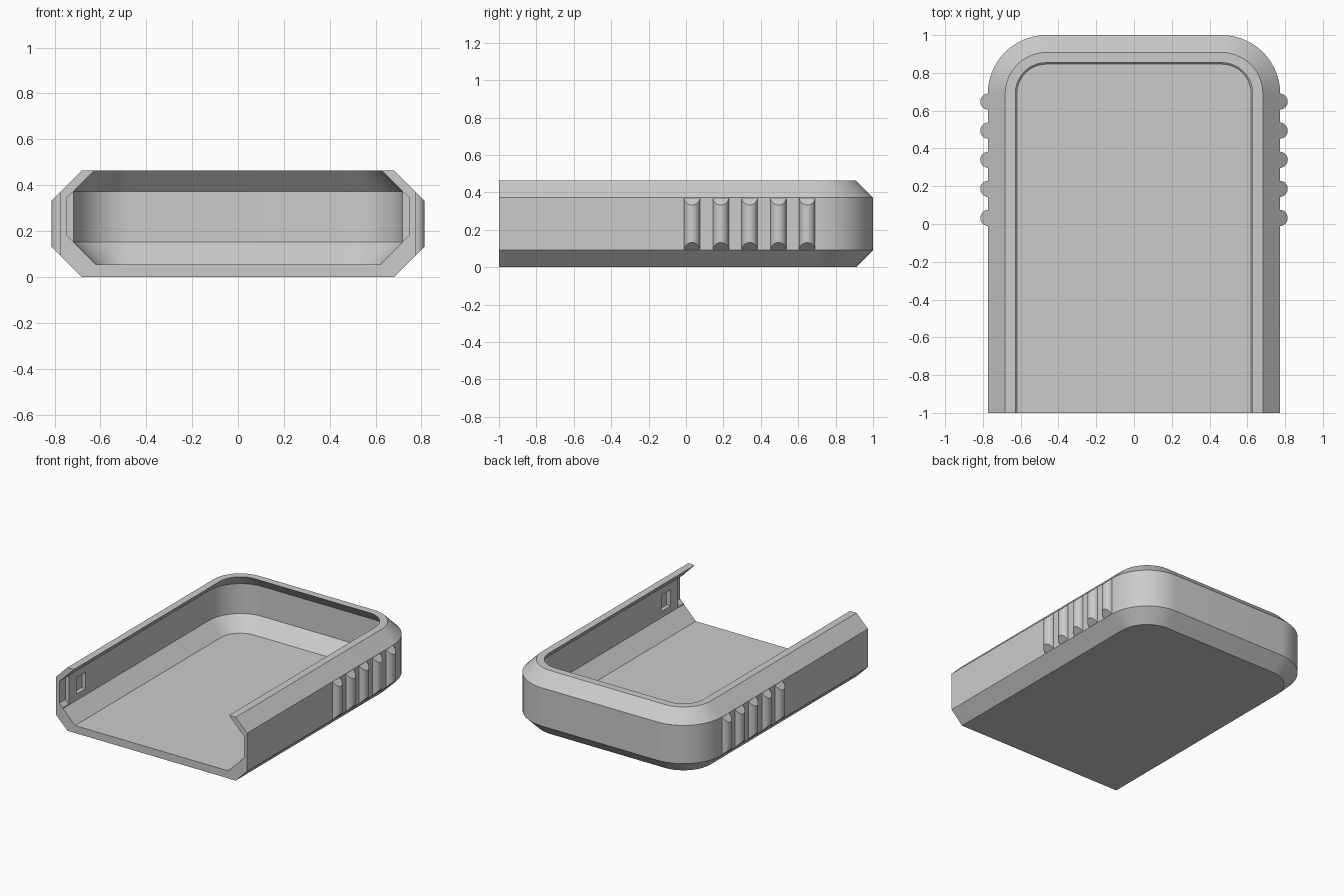
import bpy
import bmesh
from math import sin, cos, pi, radians

old = bpy.data.objects.get("Cube")
if old:
    bpy.data.objects.remove(old, do_unlink=True)

grey = bpy.data.materials.new("grey plastic")
grey.use_nodes = True
grey.diffuse_color = (0.6, 0.6, 0.6, 1)
grey.node_tree.nodes["Principled BSDF"].inputs["Base Color"].default_value = (0.6, 0.6, 0.6, 1)

WIDE, TALL, CHAMFER = 0.774, 0.464, 0.092   # half width, height, bevel
CORNER_X, CORNER_Y = 0.464, 0.69            # centre of the rounded back corners
STEPS = 14


def finish(name, bm):
    bmesh.ops.recalc_face_normals(bm, faces=bm.faces)
    mesh = bpy.data.meshes.new(name)
    bm.to_mesh(mesh)
    bm.free()
    mesh.materials.append(grey)
    obj = bpy.data.objects.new(name, mesh)
    bpy.context.collection.objects.link(obj)
    return obj


def smooth(obj):
    bpy.ops.object.select_all(action="DESELECT")
    obj.select_set(True)
    bpy.context.view_layer.objects.active = obj
    bpy.ops.object.shade_smooth_by_angle(angle=radians(25))


def prism(bm, lower, upper):
    """Close a solid between two matching outlines."""
    a = [bm.verts.new(p) for p in lower]
    b = [bm.verts.new(p) for p in upper]
    bm.faces.new(a)
    bm.faces.new(b)
    for i in range(len(a)):
        j = (i + 1) % len(a)
        bm.faces.new((a[i], a[j], b[j], b[i]))


def u_path(half, z):
    """U-shaped outline, open at the front, rounded at the back."""
    r = half - CORNER_X
    right = [(CORNER_X + r * cos(t), CORNER_Y + r * sin(t), z)
             for t in (pi / 2 * i / STEPS for i in range(STEPS + 1))]
    right.insert(0, (half, -1, z))
    return right + [(-x, y, z) for x, y, z in reversed(right)]


# Tray shell: wall section swept around the U
section = [(WIDE - CHAMFER, 0), (WIDE, CHAMFER), (WIDE, TALL - CHAMFER),
           (WIDE - CHAMFER, TALL), (0.628, TALL), (0.718, 0.372),
           (0.718, 0.153), (0.62, 0.055)]
bm = bmesh.new()
rings = [[bm.verts.new(p) for p in u_path(*s)] for s in section]
for a, b in zip(rings, rings[1:]):
    for i in range(len(a) - 1):
        bm.faces.new((a[i], a[i + 1], b[i + 1], b[i]))
bm.faces.new(rings[0])
bm.faces.new(rings[-1])
bm.faces.new([r[0] for r in rings] + [r[-1] for r in reversed(rings)])
tray = finish("tray_shell", bm)

# Cutters: end relief and latch pocket inside each side wall
relief = [(0.70, 0.158), (0.721, 0.158), (0.748, 0.185),
          (0.748, 0.345), (0.722, 0.369), (0.70, 0.369)]
pocket = [(0.70, 0.2), (0.748, 0.2), (0.748, 0.32), (0.70, 0.32)]
bm = bmesh.new()
for side in (1, -1):
    for shape, y0, y1 in ((relief, -1.1, -0.93), (pocket, -0.845, -0.74)):
        prism(bm, [(side * x, y0, z) for x, z in shape],
              [(side * x, y1, z) for x, z in shape])
cutter = finish("latch_cutter", bm)
cutter.hide_render = True
cut = tray.modifiers.new("latch cuts", "BOOLEAN")
cut.operation = "DIFFERENCE"
cut.solver = "EXACT"
cut.object = cutter
bpy.context.view_layer.objects.active = tray
bpy.ops.object.modifier_apply(modifier=cut.name)
bpy.data.objects.remove(cutter, do_unlink=True)
smooth(tray)

# Grip ribs: half-round bars whose ends follow the shell's bevels
RIB = 0.043
for side, name in ((1, "grip_ribs_left"), (-1, "grip_ribs_right")):
    bm = bmesh.new()
    for k in range(5):
        y = 0.032 + 0.154 * k
        arc = [(0.771 + RIB * cos(t), y + RIB * sin(t))
               for t in (pi * (i / STEPS - 0.5) for i in range(STEPS + 1))]
        rise = [max(0, x - WIDE) for x, _ in arc]
        prism(bm, [(side * x, v, CHAMFER + d) for (x, v), d in zip(arc, rise)],
              [(side * x, v, TALL - CHAMFER - d) for (x, v), d in zip(arc, rise)])
    smooth(finish(name, bm))
